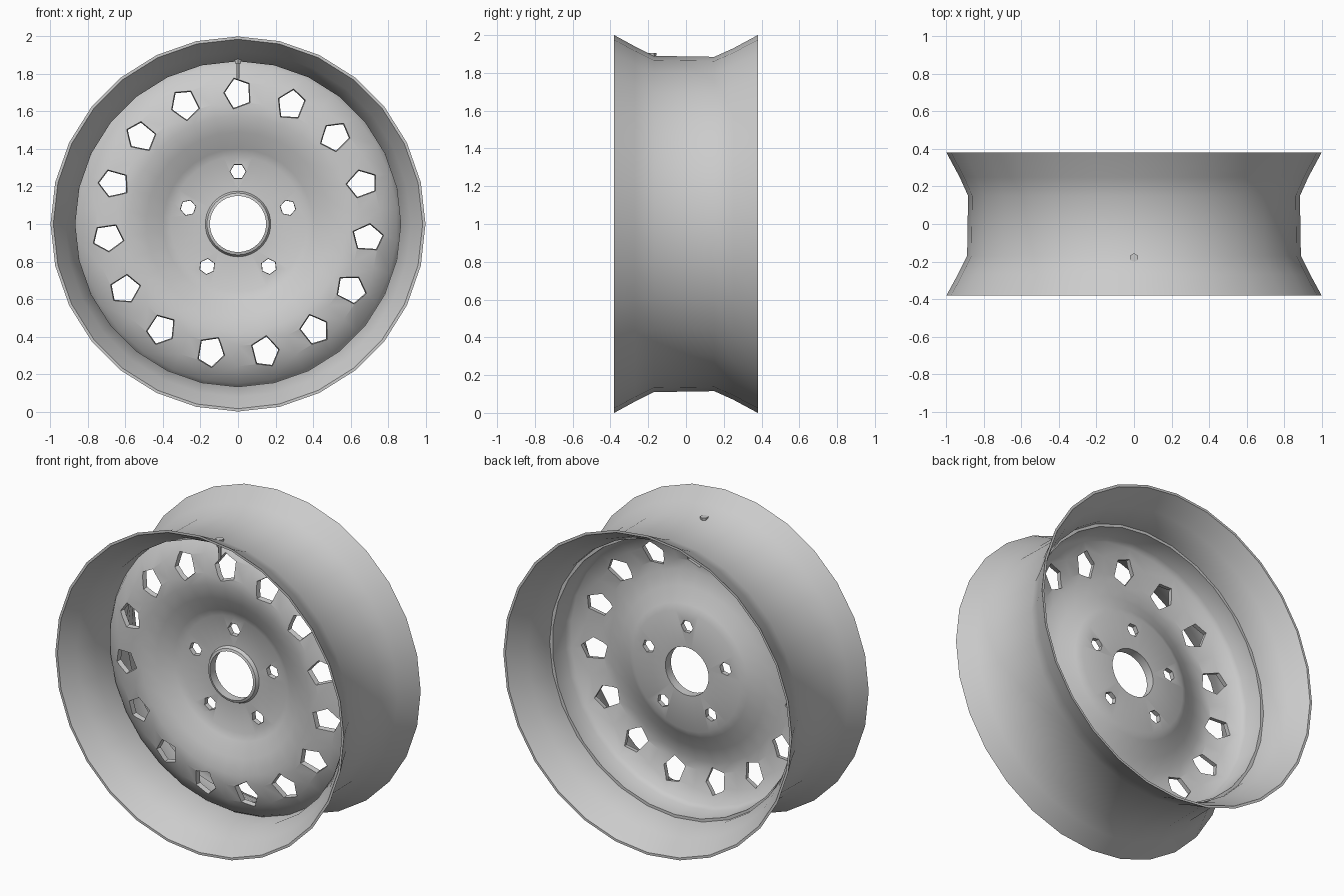
import bpy, bmesh
from math import sin, cos, pi, radians
from mathutils import Matrix, Vector

if "Cube" in bpy.data.objects:
    bpy.data.objects.remove(bpy.data.objects["Cube"])

CENTRE = Vector((0, 0, 1))


def finish(bm, name, smooth=True):
    bmesh.ops.recalc_face_normals(bm, faces=bm.faces)
    me = bpy.data.meshes.new(name)
    bm.to_mesh(me)
    bm.free()
    ob = bpy.data.objects.new(name, me)
    bpy.context.collection.objects.link(ob)
    if smooth:
        bpy.ops.object.select_all(action='DESELECT')
        ob.select_set(True)
        bpy.context.view_layer.objects.active = ob
        bpy.ops.object.shade_smooth_by_angle(angle=radians(32))
    return ob


def lathe(name, profile, sides):
    """Revolve a closed (y, radius) profile around the wheel axle."""
    bm = bmesh.new()
    rings = []
    for i in range(sides):
        a = 2 * pi * i / sides
        rings.append([bm.verts.new((r * sin(a), y, 1 + r * cos(a)))
                      for y, r in profile])
    n = len(profile)
    for i in range(sides):
        p, q = rings[i], rings[(i + 1) % sides]
        for k in range(n):
            bm.faces.new((p[k], p[(k + 1) % n], q[(k + 1) % n], q[k]))
    return finish(bm, name)


def hole_cutters(name, count, distance, r_front, r_back, sides, stretch=1):
    """Ring of tapered prisms running along the axle."""
    bm = bmesh.new()
    for i in range(count):
        turn = Matrix.Rotation(2 * pi * i / count, 4, 'Y')
        m = (Matrix.Translation(CENTRE) @ turn
             @ Matrix.Translation((0, -0.07, distance))
             @ Matrix.Diagonal((1, 1, stretch, 1))
             @ Matrix.Rotation(radians(90), 4, 'X')
             @ Matrix.Rotation(radians(90), 4, 'Z'))
        bmesh.ops.create_cone(bm, cap_ends=True, segments=sides, matrix=m,
                              radius1=r_back, radius2=r_front, depth=0.3)
    ob = finish(bm, name, False)
    ob.hide_render = True
    ob.hide_viewport = True
    return ob


# Rim barrel: thin sheet with two flared edges and a flat drop centre
rim = lathe("rim", [
    (-0.38, 1.0), (-0.27, 0.94), (-0.17, 0.89), (0.15, 0.885), (0.25, 0.93),
    (0.38, 1.0), (0.38, 0.985), (0.26, 0.915), (0.155, 0.868), (-0.175, 0.868),
    (-0.28, 0.922), (-0.38, 0.985)], 28)

# Pressed disc: flat hub, bulging ring, rear-facing outer skirt
disc = lathe("disc", [
    (-0.065, 0.15), (-0.06, 0.165), (-0.04, 0.175), (-0.04, 0.36),
    (-0.06, 0.40), (-0.105, 0.49), (-0.135, 0.58), (-0.135, 0.65),
    (-0.105, 0.76), (-0.055, 0.85), (-0.02, 0.872), (0.11, 0.872),
    (0.11, 0.85), (-0.01, 0.845), (-0.04, 0.825), (-0.075, 0.75),
    (-0.105, 0.65), (-0.105, 0.59), (-0.075, 0.50), (-0.03, 0.41),
    (-0.01, 0.37), (-0.01, 0.15)], 30)

# Vent holes and bolt holes
cutters = [hole_cutters("vent_cutter", 15, 0.70, 0.095, 0.04, 5, 1.15),
           hole_cutters("bolt_cutter", 5, 0.28, 0.052, 0.036, 6)]
for c in cutters:
    mod = disc.modifiers.new(c.name, 'BOOLEAN')
    mod.operation = 'DIFFERENCE'
    mod.solver = 'EXACT'
    mod.object = c
bpy.context.view_layer.update()
dg = bpy.context.evaluated_depsgraph_get()
baked = bpy.data.meshes.new_from_object(disc.evaluated_get(dg))
disc.modifiers.clear()
disc.data = baked
for c in cutters:
    bpy.data.objects.remove(c)

# Tyre valve poking through the rim near the front
bm = bmesh.new()
for r1, r2, depth, z in ((0.024, 0.018, 0.05, 1.88), (0.01, 0.008, 0.09, 1.82)):
    bmesh.ops.create_cone(bm, cap_ends=True, segments=6, radius1=r2, radius2=r1,
                          depth=depth, matrix=Matrix.Translation((0, -0.18, z)))
finish(bm, "valve")
